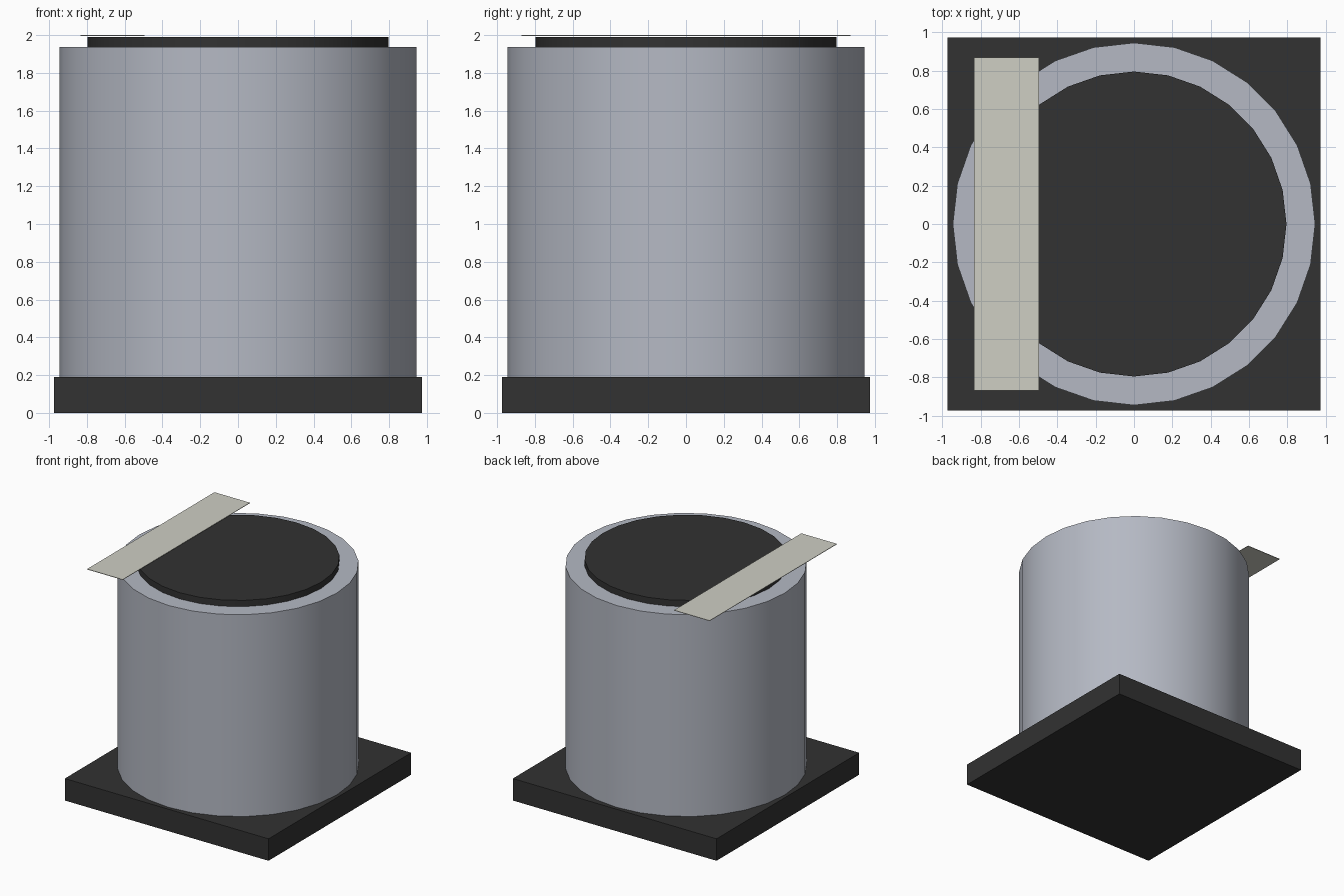
import bpy
import math

cube = bpy.data.objects.get("Cube")
if cube:
    bpy.data.objects.remove(cube, do_unlink=True)


def make_material(name, rgb, roughness=0.6):
    mat = bpy.data.materials.new(name)
    mat.use_nodes = True
    mat.diffuse_color = (*rgb, 1)
    bsdf = next(n for n in mat.node_tree.nodes if n.type == 'BSDF_PRINCIPLED')
    bsdf.inputs["Base Color"].default_value = (*rgb, 1)
    bsdf.inputs["Roughness"].default_value = roughness
    return mat


black = make_material("black_plastic", (0.032, 0.032, 0.032))
silver = make_material("silver_grey", (0.46, 0.485, 0.55))
cream = make_material("pale_cream", (0.62, 0.62, 0.55))


def finish(name, mat):
    obj = bpy.context.object
    obj.name = obj.data.name = name
    obj.data.materials.append(mat)
    return obj


def box(name, lo, hi, mat):
    """Box between two opposite corners."""
    bpy.ops.mesh.primitive_cube_add(
        size=1, location=[(a + b) / 2 for a, b in zip(lo, hi)])
    obj = finish(name, mat)
    obj.scale = [b - a for a, b in zip(lo, hi)]
    bpy.ops.object.transform_apply(location=False, rotation=False, scale=True)


def drum(name, radius, z0, z1, mat):
    """Upright 28-sided cylinder with smooth sides and sharp rims."""
    bpy.ops.mesh.primitive_cylinder_add(
        vertices=28, radius=radius, depth=z1 - z0, location=(0, 0, (z0 + z1) / 2))
    finish(name, mat)
    bpy.ops.object.shade_smooth_by_angle(angle=math.radians(30))


# Square foot, round can and raised disc on its top
box("square_base", (-0.975, -0.975, 0), (0.975, 0.975, 0.19), black)
drum("can_body", 0.946, 0.19, 1.936, silver)
drum("top_disc", 0.796, 1.936, 1.99, black)

# Thin strip lying across the right side of the top
box("marking_strip", (-0.835, -0.87, 1.996), (-0.495, 0.87, 2.0), cream)
